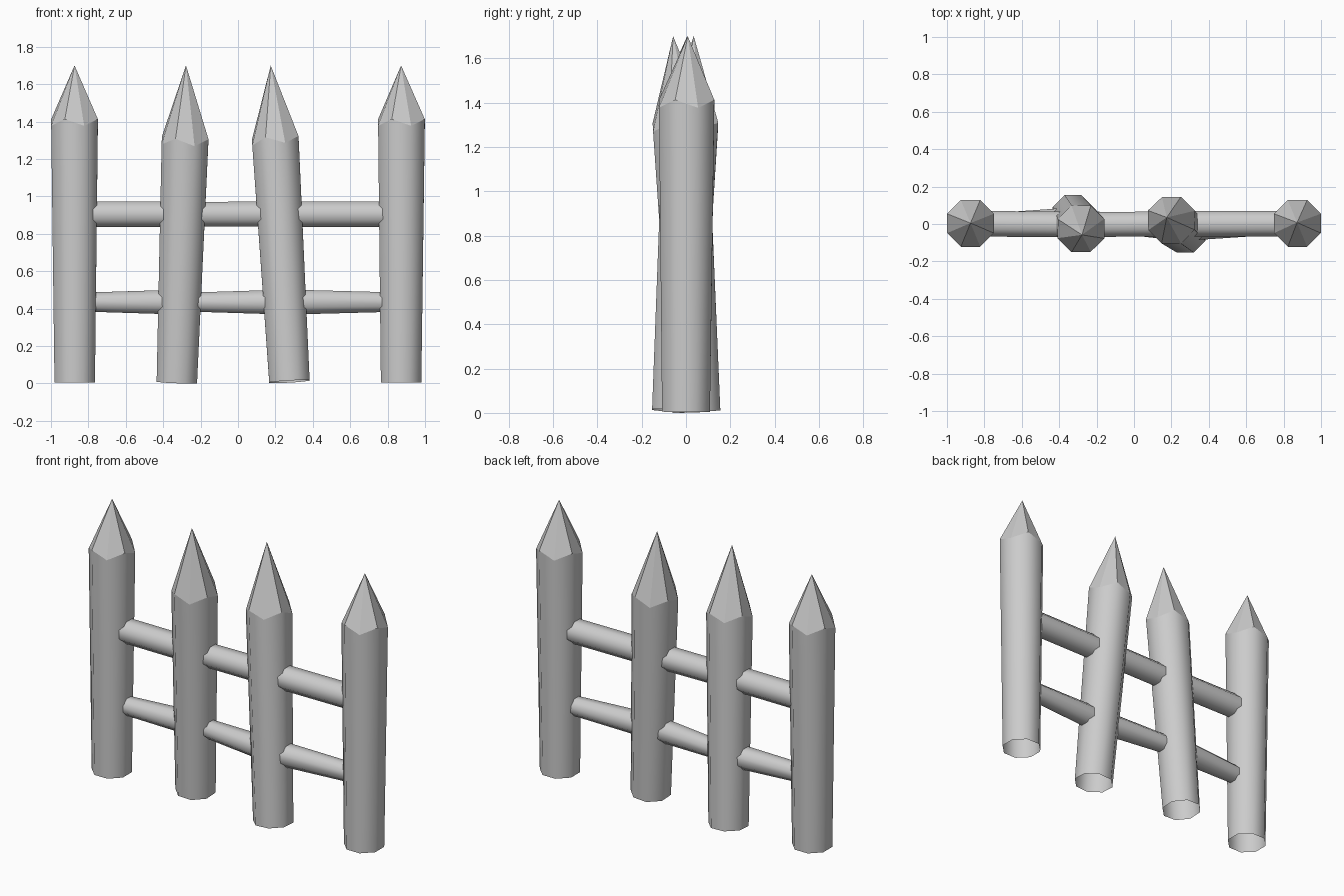
import bpy, bmesh, math
from mathutils import Vector

cube = bpy.data.objects.get("Cube")
if cube:
    bpy.data.objects.remove(cube)

grey = bpy.data.materials.new("plain_grey")
grey.use_nodes = True
colour = (0.6, 0.6, 0.6, 1)
grey.diffuse_color = colour
grey.node_tree.nodes["Principled BSDF"].inputs["Base Color"].default_value = colour

SIDES = 8


def ring(bm, centre, axis, radius, zigzag=0.0):
    """Eight vertices round an axis, optionally alternating along it."""
    turn = Vector((0, 0, 1)).rotation_difference(axis)
    if abs(axis.x) > 0.8:
        turn = Vector((1, 0, 0)).rotation_difference(axis) @ Vector((0, 0, 1)).rotation_difference(Vector((1, 0, 0)))
    verts = []
    for i in range(SIDES):
        a = math.tau * (i + 0.5) / SIDES
        p = Vector((radius * math.cos(a), radius * math.sin(a), zigzag * (-1) ** (i + 1)))
        verts.append(bm.verts.new(centre + turn @ p))
    return verts


def bridge(bm, low, high):
    for i in range(SIDES):
        j = (i + 1) % SIDES
        bm.faces.new((low[i], low[j], high[j], high[i])).smooth = True


def finish(bm, name):
    mesh = bpy.data.meshes.new(name)
    bm.to_mesh(mesh)
    bm.free()
    mesh.materials.append(grey)
    obj = bpy.data.objects.new(name, mesh)
    bpy.context.collection.objects.link(obj)


def post(name, foot, shoulder, apex):
    """Smooth open-bottomed shaft with a faceted point."""
    bm = bmesh.new()
    axis = (shoulder - foot).normalized()
    low = ring(bm, foot, axis, 0.117)
    high = ring(bm, shoulder, axis, 0.135, 0.018)
    bridge(bm, low, high)
    base = [bm.verts.new(v.co) for v in high]
    tip = bm.verts.new(apex)
    for i in range(SIDES):
        bm.faces.new((base[i], base[(i + 1) % SIDES], tip))
    finish(bm, name)


def rail(name, start, end, r0, r1):
    bm = bmesh.new()
    axis = (end - start).normalized()
    bridge(bm, ring(bm, start, axis, r0), ring(bm, end, axis, r1))
    finish(bm, name)


# Upright posts: foot, shoulder, apex
posts = [
    ("right_outer_post", (-0.873, 0, 0.005), (-0.874, 0.003, 1.395), (-0.874, 0.005, 1.7)),
    ("right_inner_post", (-0.327, 0.047, 0.007), (-0.283, -0.025, 1.295), (-0.278, -0.058, 1.7)),
    ("left_inner_post", (0.275, -0.045, 0.01), (0.2, 0.02, 1.295), (0.175, 0.035, 1.7)),
    ("left_outer_post", (0.872, 0, 0.005), (0.874, 0.003, 1.395), (0.872, 0.008, 1.7)),
]
posts = [(n, *map(Vector, pts)) for n, *pts in posts]
for p in posts:
    post(*p)


def on_axis(p, z):
    foot, shoulder = p[1], p[2]
    return foot.lerp(shoulder, (z - foot.z) / (shoulder.z - foot.z))


# Rails joining neighbouring post axes: height and end radii per bay
levels = {
    "upper_rail": (0.905, [(0.074, 0.074), (0.071, 0.073), (0.074, 0.074)]),
    "lower_rail": (0.435, [(0.053, 0.072), (0.053, 0.072), (0.073, 0.055)]),
}
for name, (z, radii) in levels.items():
    for bay, (a, b) in enumerate(zip(posts, posts[1:])):
        rail(f"{name}_{bay + 1}", on_axis(a, z), on_axis(b, z), *radii[bay])
